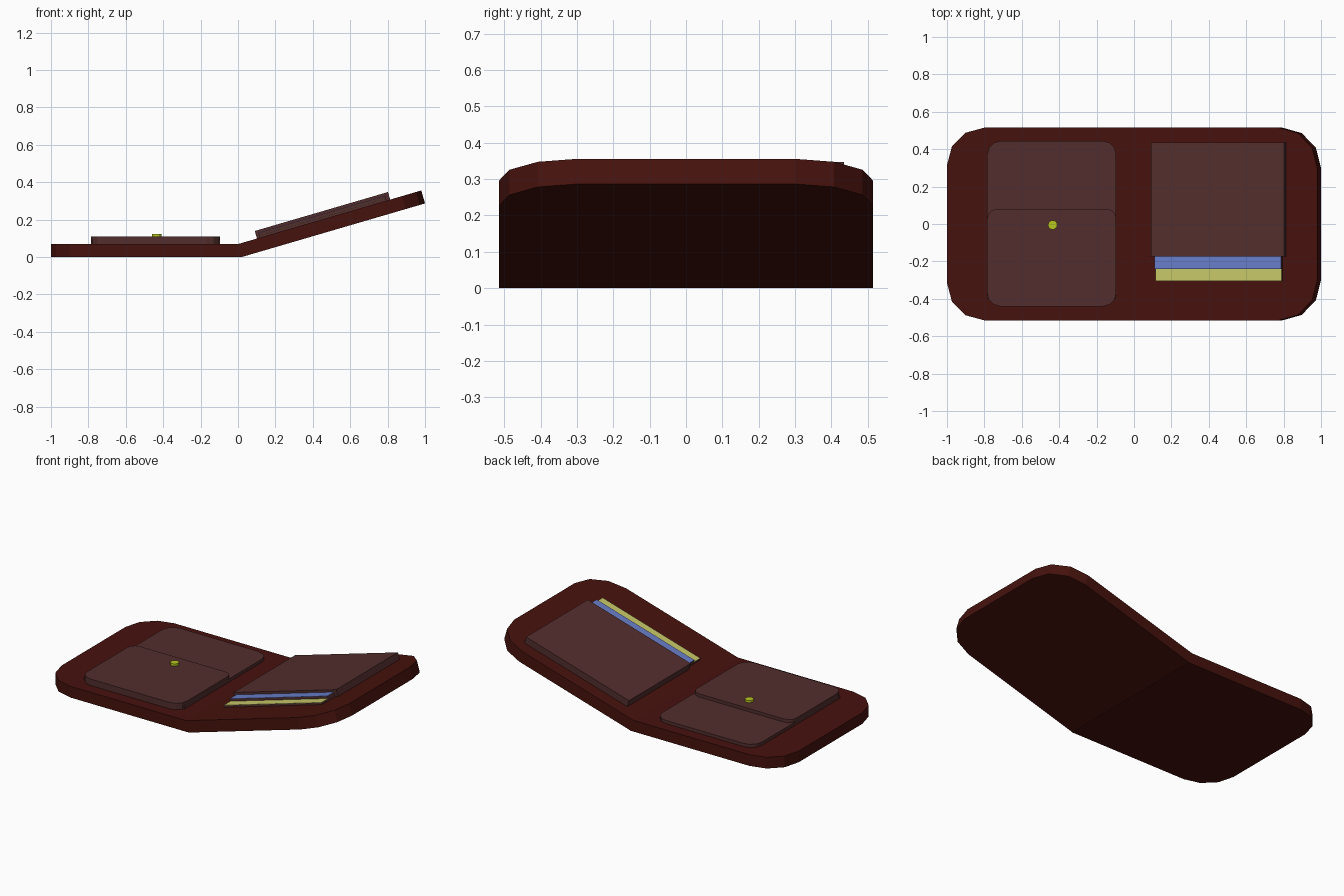
import bpy, bmesh, math
from mathutils import Matrix

if "Cube" in bpy.data.objects:
    bpy.data.objects.remove(bpy.data.objects["Cube"])

TILT = math.radians(16.3)
FOLD = Matrix.Translation((0.02, 0, 0)) @ Matrix.Rotation(-TILT, 4, 'Y')
FLAT = Matrix.Identity(4)


def material(name, rgb):
    m = bpy.data.materials.new(name)
    m.diffuse_color = (*rgb, 1)
    m.use_nodes = True
    m.node_tree.nodes["Principled BSDF"].inputs["Base Color"].default_value = m.diffuse_color
    return m


LEATHER = material("dark_leather", (0.061, 0.006, 0.004))
POCKET = material("pocket_leather", (0.085, 0.027, 0.026))
BLUE = material("blue_card", (0.138, 0.205, 0.578))
YELLOW = material("yellow_card", (0.578, 0.578, 0.141))
BRASS = material("brass", (0.485, 0.578, 0.013))


def outline(x0, x1, y0, y1, radii, seg=3):
    """Rectangle outline; radii order: right-back, left-back, left-front, right-front."""
    pts = []
    corners = [(x1, y1, -1, -1), (x0, y1, 1, -1), (x0, y0, 1, 1), (x1, y0, -1, 1)]
    for k, ((cx, cy, sx, sy), r) in enumerate(zip(corners, radii)):
        if r == 0:
            pts.append((cx, cy))
            continue
        for i in range(seg + 1):
            a = math.pi / 2 * (k + i / seg)
            pts.append((cx + sx * r + r * math.cos(a), cy + sy * r + r * math.sin(a)))
    return pts


def slab(name, pts, z0, z1, mat, frame=FLAT):
    bm = bmesh.new()
    face = bm.faces.new([bm.verts.new((x, y, z0)) for x, y in pts])
    ext = bmesh.ops.extrude_face_region(bm, geom=[face], use_keep_orig=True)
    for v in ext["geom"]:
        if isinstance(v, bmesh.types.BMVert):
            v.co.z = z1
    bmesh.ops.recalc_face_normals(bm, faces=bm.faces)
    bm.transform(frame)
    me = bpy.data.meshes.new(name)
    bm.to_mesh(me)
    bm.free()
    me.materials.append(mat)
    ob = bpy.data.objects.new(name, me)
    bpy.context.collection.objects.link(ob)
    return ob


# Two covers: one lying flat, one tilted up from the fold
slab("left_cover", outline(-1, 0.025, -0.515, 0.515, (0, 0.2, 0.2, 0)), 0, 0.07, LEATHER)
slab("right_cover", outline(0, 1.021, -0.515, 0.515, (0.215, 0, 0, 0.215)), 0, 0.072, LEATHER, FOLD)

# Coin pocket with a thicker overlapping flap
slab("coin_pocket", outline(-0.785, -0.095, -0.40, 0.445, (0.075, 0.075, 0, 0)), 0.065, 0.09, POCKET)
slab("coin_flap", outline(-0.785, -0.095, -0.44, 0.08, (0.05, 0.05, 0.07, 0.07)), 0.065, 0.11, POCKET)

# Snap button
snap = [(-0.435 + 0.025 * math.cos(i * math.pi / 6), -0.005 + 0.025 * math.sin(i * math.pi / 6))
        for i in range(12)]
slab("snap_button", snap, 0.105, 0.124, BRASS)

# Card pocket and the stepped cards poking out of its front edge
SQUARE = (0, 0, 0, 0)
slab("card_pocket", outline(0.106, 0.848, -0.175, 0.435, SQUARE), 0.068, 0.114, POCKET, FOLD)
for name, y0, top, mat in (("blue", -0.24, 0.1, BLUE), ("yellow", -0.305, 0.085, YELLOW)):
    slab(name + "_card_sleeve", outline(0.122, 0.828, y0, 0.42, SQUARE), 0.068, top - 0.002, POCKET, FOLD)
    slab(name + "_card", outline(0.123, 0.827, y0, 0.42, SQUARE), top - 0.002, top, mat, FOLD)
